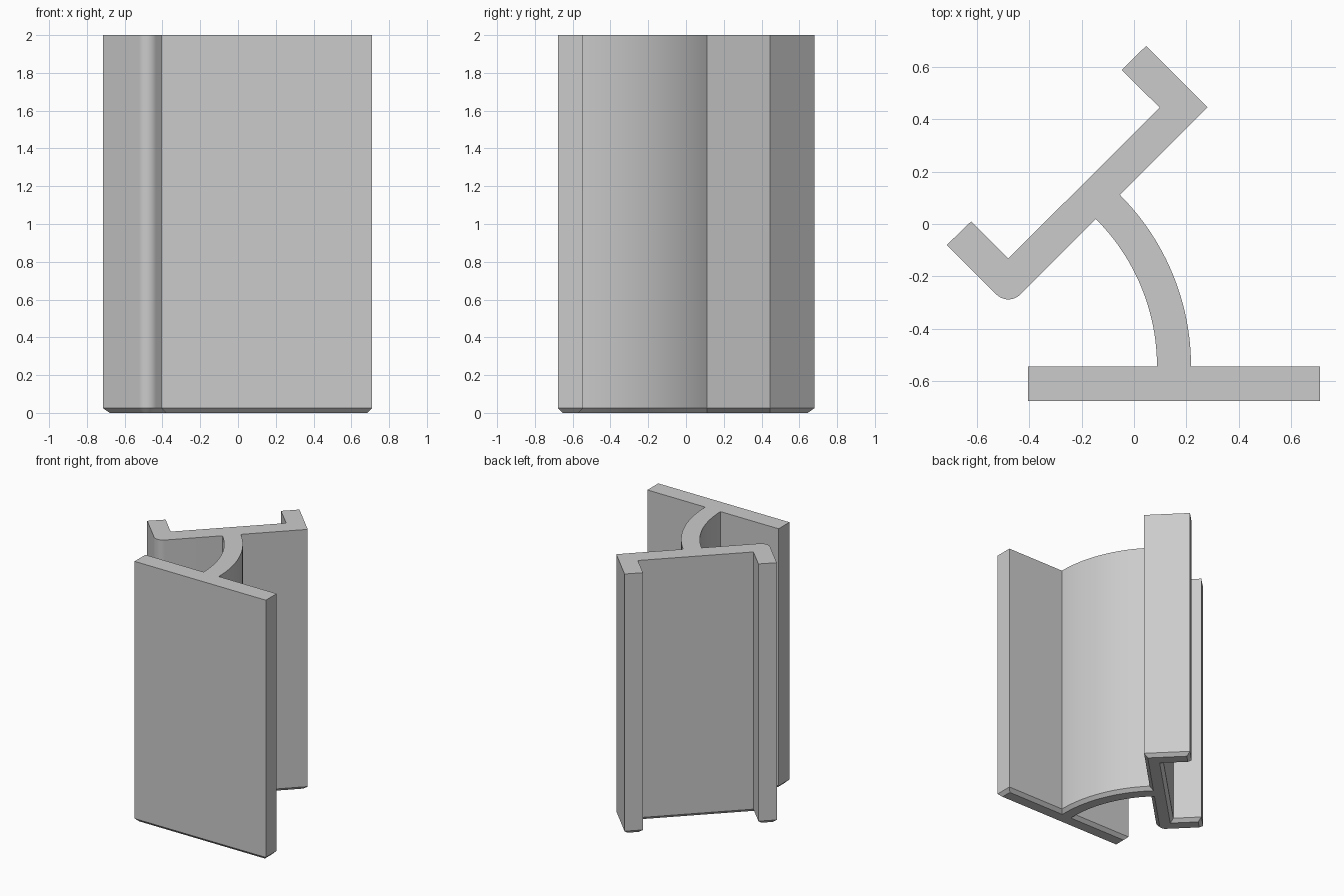
import bpy, bmesh, math
from mathutils import Vector

old = bpy.data.objects.get("Cube")
if old:
    bpy.data.objects.remove(old, do_unlink=True)

HEIGHT, CHAMFER = 2.0, 0.025


def arc(cx, cy, r, a0, a1, steps):
    """Points along an arc, angles in degrees."""
    angles = [math.radians(a0 + (a1 - a0) * i / steps) for i in range(steps + 1)]
    return [(cx + r * math.cos(a), cy + r * math.sin(a)) for a in angles]


def inset(points, d):
    """Mitred inward offset of a counter-clockwise outline."""
    result = []
    for i, p in enumerate(points):
        e0 = (p - points[i - 1]).normalized()
        e1 = (points[(i + 1) % len(points)] - p).normalized()
        n0, n1 = Vector((-e0.y, e0.x)), Vector((-e1.y, e1.x))
        result.append(p + (n0 + n1) * d / (1 + n0.dot(n1)))
    return result


# Cross-section: base plate, curved web, slanted channel with one rounded corner
outline = [(-0.405, -0.677), (0.71, -0.677), (0.71, -0.545)]
outline += arc(-0.71, -0.545, 0.928, 0, 45, 24)
outline += [(0.28, 0.446), (0.046, 0.68), (-0.047, 0.588), (0.098, 0.445),
            (-0.48, -0.132), (-0.622, 0.01), (-0.715, -0.08)]
outline += arc(-0.48, -0.223, 0.065, 225, 315, 12)
outline += arc(-0.71, -0.545, 0.798, 45, 0, 24)
outline += [(-0.405, -0.545)]
outline = [Vector(p) for p in outline]

# Extrusion with a chamfered foot
bm = bmesh.new()
levels = [(inset(outline, CHAMFER), 0), (outline, CHAMFER), (outline, HEIGHT)]
rings = [[bm.verts.new((p.x, p.y, z)) for p in pts] for pts, z in levels]
count = len(outline)
for low, high in zip(rings, rings[1:]):
    for i in range(count):
        j = (i + 1) % count
        bm.faces.new((low[i], low[j], high[j], high[i]))
bm.faces.new(rings[0][::-1])
bm.faces.new(rings[-1])
mesh = bpy.data.meshes.new("extruded_bracket")
bm.to_mesh(mesh)
bm.free()

bracket = bpy.data.objects.new("extruded_bracket", mesh)
bpy.context.collection.objects.link(bracket)

# Single grey material
grey = bpy.data.materials.new("plain grey")
grey.use_nodes = True
color = (0.6, 0.6, 0.6, 1)
grey.diffuse_color = color
grey.node_tree.nodes["Principled BSDF"].inputs["Base Color"].default_value = color
mesh.materials.append(grey)

# Smooth curved walls, crisp edges
bpy.ops.object.select_all(action="DESELECT")
bracket.select_set(True)
bpy.context.view_layer.objects.active = bracket
bpy.ops.object.shade_smooth_by_angle(angle=math.radians(25))
